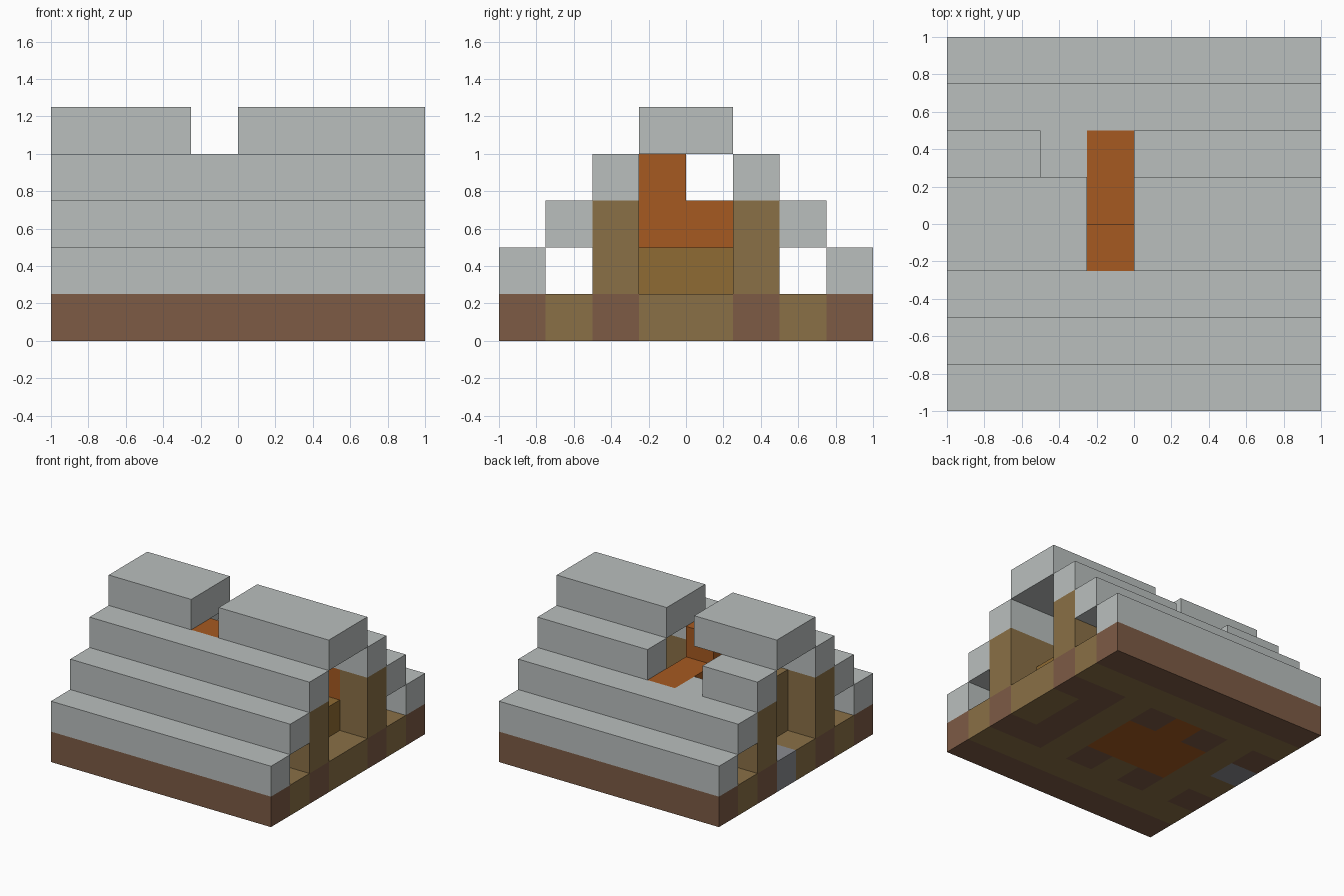
import bpy, bmesh
from mathutils import Vector

cube = bpy.data.objects.get("Cube")
if cube:
    bpy.data.objects.remove(cube, do_unlink=True)

U = 0.25  # block size


def material(name, rgb):
    lin = [((c / 255 + 0.055) / 1.055) ** 2.4 for c in rgb]
    m = bpy.data.materials.new(name)
    m.use_nodes = True
    m.diffuse_color = (*lin, 1)
    m.node_tree.nodes["Principled BSDF"].inputs["Base Color"].default_value = (*lin, 1)
    return m


stone = material("pale stone", (186, 191, 190))
brown = material("brown log", (125, 91, 69))
oak = material("oak plank", (138, 112, 70))
amber = material("amber plank", (143, 107, 51))
brick = material("orange brick", (166, 90, 33))
slate = material("slate grey", (138, 139, 144))


def finish(name, bm, mats):
    bmesh.ops.recalc_face_normals(bm, faces=bm.faces)
    mesh = bpy.data.meshes.new(name)
    bm.to_mesh(mesh)
    bm.free()
    for m in mats:
        mesh.materials.append(m)
    obj = bpy.data.objects.new(name, mesh)
    bpy.context.collection.objects.link(obj)
    return obj


def block(name, mat, xs, ys, zs):
    """Box spanning ranges counted in blocks, x and y from the centre."""
    bm = bmesh.new()
    bmesh.ops.create_cube(bm, size=1)
    lo = Vector((xs[0], ys[0], zs[0]))
    hi = Vector((xs[1], ys[1], zs[1]))
    for v in bm.verts:
        v.co = [U * ((a + b) / 2 + c * (b - a)) for a, b, c in zip(lo, hi, v.co)]
    return finish(name, bm, [mat])


# Foundation: slab coloured by a floor plan, back row first
PLAN = ["BBBBBBBB", "oooooooo", "BoBFBoBB", "SoFFFoBo",
        "ooFFFoBo", "BoBoBoBB", "oooooooo", "BBBBBBBB"]
KEYS = "BoFS"
bm = bmesh.new()
bmesh.ops.create_grid(bm, x_segments=8, y_segments=8, size=1)
up = bmesh.ops.extrude_face_region(bm, geom=bm.faces[:], use_keep_orig=True)["geom"]
for v in up:
    if isinstance(v, bmesh.types.BMVert):
        v.co.z = U
for f in bm.faces:
    c = f.calc_center_median() * 0.99
    col = int((c.x + 1) / U)
    row = int((1 - c.y) / U)
    f.material_index = KEYS.index(PLAN[row][col])
finish("foundation", bm, [brown, oak, brick, slate])

# Stepped roof: the two lowest courses mirror front to back
for side, s in (("front", -1), ("back", 1)):
    for course, z in ((4, 1), (3, 2)):
        ys = sorted((s * course, s * (course - 1)))
        block(f"{side}_roof_course_{z}", stone, (-4, 4), ys, (z, z + 1))

# Upper course, broken at the back around the chimney
block("front_roof_course_3", stone, (-4, 4), (-2, -1), (3, 4))
block("back_roof_course_3_right", stone, (-4, -2), (1, 2), (3, 4))
block("back_roof_course_3_left", stone, (0, 4), (1, 2), (3, 4))

# Ridge caps either side of the chimney slot
block("ridge_cap_right", stone, (-4, -1), (-1, 1), (4, 5))
block("ridge_cap_left", stone, (0, 4), (-1, 1), (4, 5))

# Long walls beneath the roof
block("front_wall", oak, (-4, 4), (-2, -1), (1, 3))
block("back_wall_right", oak, (-4, -2), (1, 2), (1, 3))
block("back_wall_lower", oak, (-2, 3), (1, 2), (1, 2))
block("back_wall_left", oak, (3, 4), (1, 2), (1, 3))
block("back_wall_stone", stone, (-2, -1), (1, 2), (2, 3))
block("back_wall_brick", brick, (-1, 3), (1, 2), (2, 3))

# Recessed end walls
block("left_parapet", amber, (2, 3), (-1, 1), (1, 2))
block("right_end_wall", oak, (-3, -2), (-1, 0), (1, 3))

# Stepped chimney
block("chimney_low", brick, (-1, 0), (0, 1), (1, 3))
block("chimney_tall", brick, (-1, 0), (-1, 0), (1, 4))
